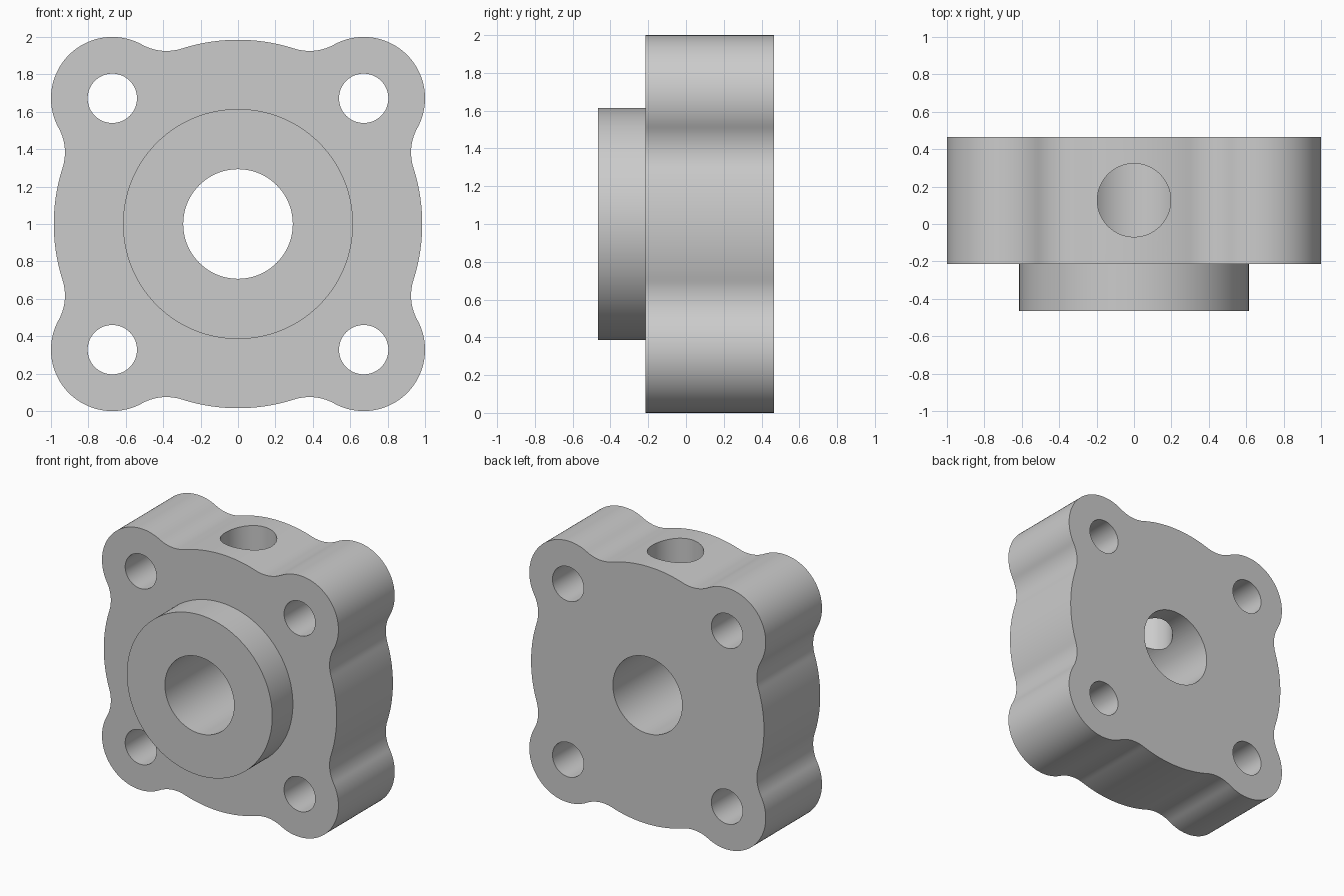
import bpy, bmesh, math
from mathutils import Vector, Matrix

if "Cube" in bpy.data.objects:
    bpy.data.objects.remove(bpy.data.objects["Cube"])

FRONT, STEP, BACK = -0.465, -0.215, 0.465    # depths along y
LOBE, LOBE_R = 0.672, 0.328                  # corner lobe centre and radius
DISC_R = 0.985                               # radius of the bulging sides
FILLET = 0.27                                # hollow between lobe and side

grey = bpy.data.materials.new("machined_grey")
grey.use_nodes = True
grey.diffuse_color = (0.6, 0.6, 0.6, 1)
grey.node_tree.nodes["Principled BSDF"].inputs["Base Color"].default_value = (0.6, 0.6, 0.6, 1)


def finish(name, bm):
    bmesh.ops.recalc_face_normals(bm, faces=bm.faces)
    mesh = bpy.data.meshes.new(name)
    bm.to_mesh(mesh)
    bm.free()
    mesh.materials.append(grey)
    obj = bpy.data.objects.new(name, mesh)
    bpy.context.collection.objects.link(obj)
    return obj


def cylinder(name, radius, start, end, sides=96):
    start, end = Vector(start), Vector(end)
    axis = end - start
    turn = axis.to_track_quat('Z', 'Y').to_matrix().to_4x4()
    bm = bmesh.new()
    bmesh.ops.create_cone(bm, cap_ends=True, segments=sides, radius1=radius, radius2=radius,
                          depth=axis.length, matrix=Matrix.Translation((start + end) / 2) @ turn)
    return finish(name, bm)


def arc(centre, radius, start, end, steps):
    angles = [start + (end - start) * i / steps for i in range(steps + 1)]
    return [centre + radius * Vector((math.cos(a), math.sin(a))) for a in angles]


def heading(v):
    return math.atan2(v.y, v.x)


def outline():
    # The hollow's centre touches both the side arc and the corner lobe
    lobe = Vector((LOBE, LOBE))
    a, b, d = DISC_R + FILLET, LOBE_R + FILLET, lobe.length
    along = (a * a - b * b + d * d) / (2 * d)
    across = math.sqrt(a * a - along * along)
    u = lobe.normalized()
    low = u * along + Vector((u.y, -u.x)) * across
    side, into = heading(low), heading(low - lobe)
    # One quarter: side bulge, hollow, lobe, mirrored hollow
    hollow = arc(low, FILLET, side + math.pi, into + math.pi, 16)
    quarter = arc(Vector((0, 0)), DISC_R, -side, side, 32)[:-1]
    quarter += hollow
    quarter += arc(lobe, LOBE_R, into, math.pi / 2 - into, 56)[1:-1]
    quarter += [Vector((p.y, p.x)) for p in reversed(hollow)][:-1]
    points = []
    for k in range(4):
        spin = Matrix.Rotation(k * math.pi / 2, 2)
        points += [spin @ p for p in quarter]
    return points


# Flange plate with four lobes
bm = bmesh.new()
face = bm.faces.new([bm.verts.new((p.x, STEP, p.y + 1)) for p in outline()])
rim = bmesh.ops.extrude_face_region(bm, geom=[face])
bmesh.ops.translate(bm, vec=(0, BACK - STEP, 0),
                    verts=[v for v in rim["geom"] if isinstance(v, bmesh.types.BMVert)])
flange = finish("flange_body", bm)

# Front boss, joined to the plate
tools = [("UNION", cylinder("boss", 0.615, (0, FRONT, 1), (0, 0, 1), 128))]

# Centre bore, bolt holes and the port from the top into the bore
holes = [cylinder("bore", 0.293, (0, -1, 1), (0, 1, 1)),
         cylinder("port", 0.196, (0, 0.127, 1), (0, 0.127, 2.2))]
for x in (-LOBE, LOBE):
    for z in (-LOBE, LOBE):
        holes.append(cylinder("bolt_hole", 0.132, (x, -1, 1 + z), (x, 1, 1 + z), 64))
tools += [("DIFFERENCE", h) for h in holes]

bpy.ops.object.select_all(action='DESELECT')
bpy.context.view_layer.objects.active = flange
flange.select_set(True)
for operation, tool in tools:
    mod = flange.modifiers.new(tool.name, 'BOOLEAN')
    mod.operation, mod.solver, mod.object = operation, 'EXACT', tool
    bpy.ops.object.modifier_apply(modifier=mod.name)
    bpy.data.objects.remove(tool)

bpy.ops.object.shade_smooth_by_angle(angle=math.radians(30))
